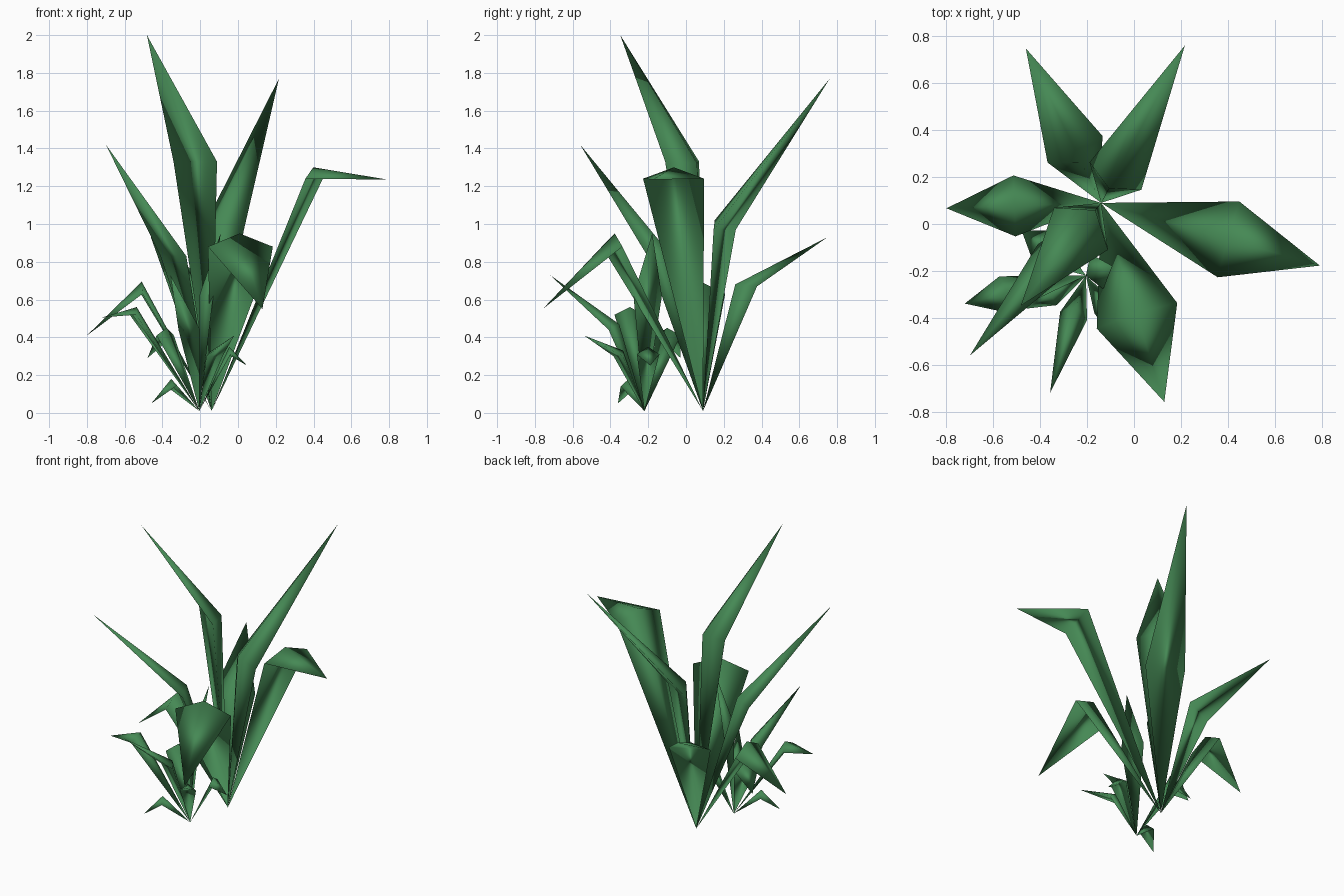
import bpy
import bmesh
from math import radians, cos, sin
from mathutils import Vector

cube = bpy.data.objects.get("Cube")
if cube:
    bpy.data.objects.remove(cube, do_unlink=True)

green = bpy.data.materials.new("leaf_green")
green.use_nodes = True
colour = (0.06, 0.25, 0.09, 1.0)
green.diffuse_color = colour
green.node_tree.nodes["Principled BSDF"].inputs["Base Color"].default_value = colour


def add_leaf(name, root, angle, bend, crest, tip, half_width):
    """Bent pointed blade; bend, crest and tip are (reach, height) pairs."""
    heading = Vector((cos(radians(angle)), sin(radians(angle)), 0))
    side = Vector((-heading.y, heading.x, 0)) * half_width

    def place(point):
        return Vector((root[0], root[1], point[1])) + heading * point[0]

    bm = bmesh.new()
    corners = [place((0, 0.01)), place(bend) + side, place(bend) - side,
               place(crest), place(tip)]
    base, left, right, ridge, end = [bm.verts.new(c) for c in corners]
    # Upper facets either side of the crest, then the flat underside
    for face in ((base, ridge, left), (base, right, ridge),
                 (end, left, ridge), (end, ridge, right),
                 (base, left, right), (end, right, left)):
        bm.faces.new(face).smooth = True
    bmesh.ops.recalc_face_normals(bm, faces=bm.faces[:])
    mesh = bpy.data.meshes.new(name)
    bm.to_mesh(mesh)
    bm.free()
    mesh.materials.append(green)
    leaf = bpy.data.objects.new(name, mesh)
    bpy.context.collection.objects.link(leaf)
    return leaf


# Large clump: heading, bend, crest, tip, half width
large_root = (-0.14, 0.09)
large_leaves = {
    "large_arching_leaf": (-16, (0.565, 1.24), (0.56, 1.3), (0.97, 1.235), 0.168),
    "large_tallest_leaf": (-128, (0.14, 1.33), (0.04, 1.32), (0.556, 2.0), 0.146),
    "large_back_leaf": (62, (0.13, 0.97), (0.07, 1.02), (0.76, 1.77), 0.125),
    "large_back_low_leaf": (116, (0.255, 0.67), (0.19, 0.68), (0.733, 0.93), 0.13),
    "large_side_droop_leaf": (182, (0.37, 0.63), (0.37, 0.695), (0.66, 0.41), 0.13),
    "large_front_droop_leaf": (-72.4, (0.505, 0.88), (0.49, 0.95), (0.89, 0.55), 0.18),
    "large_slender_leaf": (-130.7, (0.31, 0.83), (0.26, 0.87), (0.858, 1.42), 0.09),
}

# Small clump
small_root = (-0.205, -0.22)
small_leaves = {
    "small_side_leaf": (193, (0.36, 0.52), (0.34, 0.56), (0.53, 0.505), 0.08),
    "small_front_leaf": (-107, (0.18, 0.44), (0.14, 0.47), (0.523, 0.73), 0.06),
    "small_front_low_leaf": (-60, (0.16, 0.3), (0.13, 0.33), (0.37, 0.41), 0.05),
    "small_inner_leaf": (7, (0.16, 0.31), (0.16, 0.35), (0.255, 0.25), 0.06),
    "small_lowest_leaf": (209, (0.17, 0.14), (0.17, 0.18), (0.29, 0.05), 0.05),
    "small_back_leaf": (145, (0.22, 0.41), (0.21, 0.45), (0.335, 0.29), 0.08),
    "small_upright_leaf": (20, (0.05, 0.62), (0.0, 0.62), (0.12, 0.95), 0.08),
}

for root, leaves in ((large_root, large_leaves), (small_root, small_leaves)):
    for name, shape in leaves.items():
        add_leaf(name, root, *shape)
